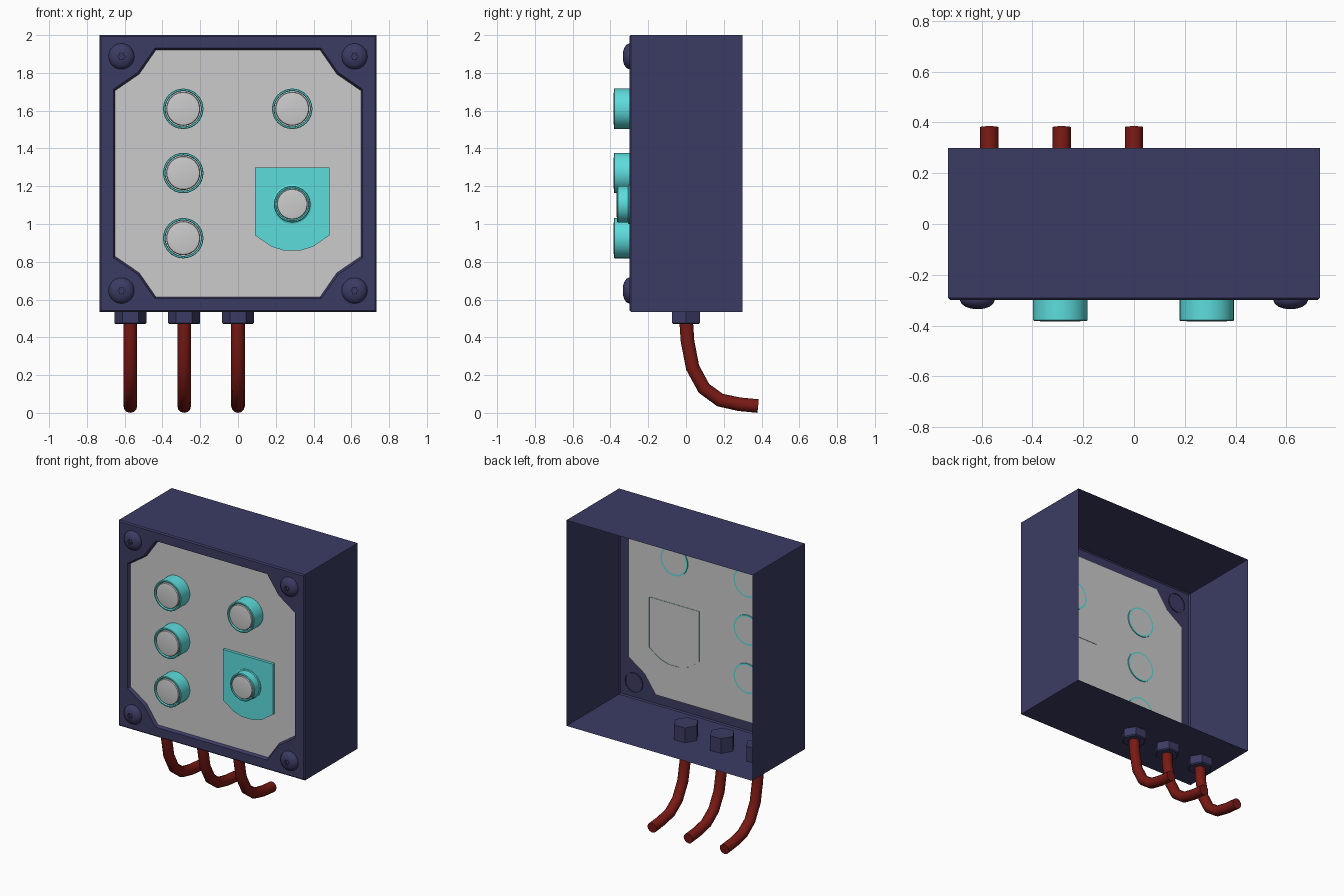
import bpy, bmesh
from math import sin, cos, pi, radians
from mathutils import Vector

if "Cube" in bpy.data.objects:
    bpy.data.objects.remove(bpy.data.objects["Cube"])


def colour(name, rgb):
    m = bpy.data.materials.new(name)
    m.diffuse_color = (*rgb, 1)
    m.use_nodes = True
    m.node_tree.nodes["Principled BSDF"].inputs["Base Color"].default_value = m.diffuse_color
    return m


NAVY = colour("navy", (0.044, 0.044, 0.127))
TEAL = colour("teal", (0.11, 0.72, 0.72))
RED = colour("dark_red", (0.19, 0.01, 0.007))
CZ = 1.2675      # height of the housing centre


def loft(name, loops, mat=None, start=False, end=False, smooth=0):
    """Skin a list of equal-length point loops; optionally cap either end."""
    bm = bmesh.new()
    rings = [[bm.verts.new(p) for p in loop] for loop in loops]
    n = len(rings[0])
    for a, b in zip(rings, rings[1:]):
        for i in range(n):
            j = (i + 1) % n
            bm.faces.new((a[i], a[j], b[j], b[i]))
    if start:
        bm.faces.new(rings[0][::-1])
    if end:
        bm.faces.new(rings[-1])
    bmesh.ops.recalc_face_normals(bm, faces=bm.faces)
    me = bpy.data.meshes.new(name)
    bm.to_mesh(me)
    bm.free()
    ob = bpy.data.objects.new(name, me)
    bpy.context.collection.objects.link(ob)
    if mat:
        me.materials.append(mat)
    if smooth:
        bpy.ops.object.select_all(action='DESELECT')
        ob.select_set(True)
        bpy.context.view_layer.objects.active = ob
        bpy.ops.object.shade_smooth_by_angle(angle=radians(smooth))
    return ob


def lathe(name, x, z, profile, mat=None, end=False, n=32, star=()):
    """Turn (radius, y) points about an axis along y; rings in star are lobed."""
    loops = []
    for k, (r, y) in enumerate(profile):
        loop = []
        for i in range(n):
            a = 2 * pi * i / n
            rr = r * (1 + 0.25 * cos(6 * a)) if k in star else r
            loop.append((x + rr * cos(a), y, z + rr * sin(a)))
        loops.append(loop)
    return loft(name, loops, mat, end=end, smooth=35)


def four_corners(corner, y):
    """Mirror the points of one corner into a full closed loop."""
    pts = list(corner)
    pts += [(x, -z) for x, z in reversed(corner)]
    pts += [(-x, -z) for x, z in corner]
    pts += [(-x, z) for x, z in reversed(corner)]
    return [(x, y, CZ + z) for x, z in pts]


def rect(d, y):
    h = 0.7325 - d
    return four_corners([(0.44, h), (h, h), (h, 0.445)], y)


# Housing: open-backed shell, chamfered front, recessed window lip
window = [(0.44, 0.663), (0.53, 0.535), (0.66, 0.445)]
inner = [(0.435, 0.653), (0.523, 0.526), (0.65, 0.439)]
loft("housing", [rect(0, 0.30), rect(0, -0.292), rect(0.008, -0.30),
                 four_corners(window, -0.30), four_corners(inner, -0.28)], NAVY)

# Front panel filling the window
loft("front_panel", [four_corners(inner, -0.28)], end=True)

# Domed corner screws with lobed sockets
dome = [(0.068, -0.293), (0.068, -0.303), (0.062, -0.315), (0.047, -0.326),
        (0.03, -0.332), (0.016, -0.334), (0.016, -0.318)]
for sx in (-1, 1):
    for sz in (-1, 1):
        lathe("corner_screw", sx * 0.617, CZ + sz * 0.62, dome, NAVY,
              end=True, n=36, star=(5, 6))

# Push buttons: teal collar and grey cap
collar = [(0.096, -0.274), (0.107, -0.274), (0.107, -0.379), (0.104, -0.382),
          (0.097, -0.382), (0.094, -0.376), (0.094, -0.30)]
cap = [(0.09, -0.29), (0.09, -0.377), (0.086, -0.382), (0.07, -0.385)]
for x, z in [(-0.29, 1.61), (-0.29, 1.27), (-0.29, 0.925), (0.287, 1.61)]:
    lathe("button_collar", x, z, collar, TEAL)
    lathe("button_cap", x, z, cap, end=True)

# Shield-shaped plate
SX = 0.287
half = [(0.045, 0.86), (0.11, 0.88), (0.197, 0.94), (0.197, 1.30)]
outline = [(SX + x, z) for x, z in half] + [(SX - x, z) for x, z in reversed(half)]
loft("shield_plate", [[(x, y, z) for x, z in outline] for y in (-0.277, -0.30)],
     TEAL, end=True)

# Button on the shield plate
lathe("shield_button_collar", SX, 1.105,
      [(0.104, -0.296), (0.104, -0.305), (0.097, -0.308), (0.097, -0.36),
       (0.093, -0.365), (0.087, -0.365), (0.085, -0.358), (0.085, -0.30)], TEAL)
lathe("shield_button_cap", SX, 1.105,
      [(0.082, -0.30), (0.082, -0.36), (0.078, -0.365), (0.06, -0.368)], end=True)

# Hexagonal cable glands and bent cables
path = [Vector((0, y, z)) for y, z in [
    (0, 0.50), (0.008, 0.38), (0.035, 0.24), (0.095, 0.13),
    (0.18, 0.068), (0.28, 0.046), (0.382, 0.036)]]
for x in (-0.57, -0.285, 0.0):
    hexes = [[(x + r * cos(i * pi / 3), r * sin(i * pi / 3), z) for i in range(6)]
             for r, z in [(0.078, 0.47), (0.085, 0.477), (0.085, 0.64)]]
    loft("cable_gland", hexes, NAVY, True, True)
    loops = []
    for k, p in enumerate(path):
        t = (path[min(k + 1, len(path) - 1)] - path[max(k - 1, 0)]).normalized()
        if k == len(path) - 1:
            t = Vector((0, 0.995, -0.1)).normalized()
        side = Vector((1, 0, 0))
        up = t.cross(side)
        loops.append([Vector((x, 0, 0)) + p
                      + 0.036 * (side * cos(a) + up * sin(a))
                      for a in (2 * pi * i / 12 for i in range(12))])
    loft("cable", loops, RED, True, True, smooth=35)
